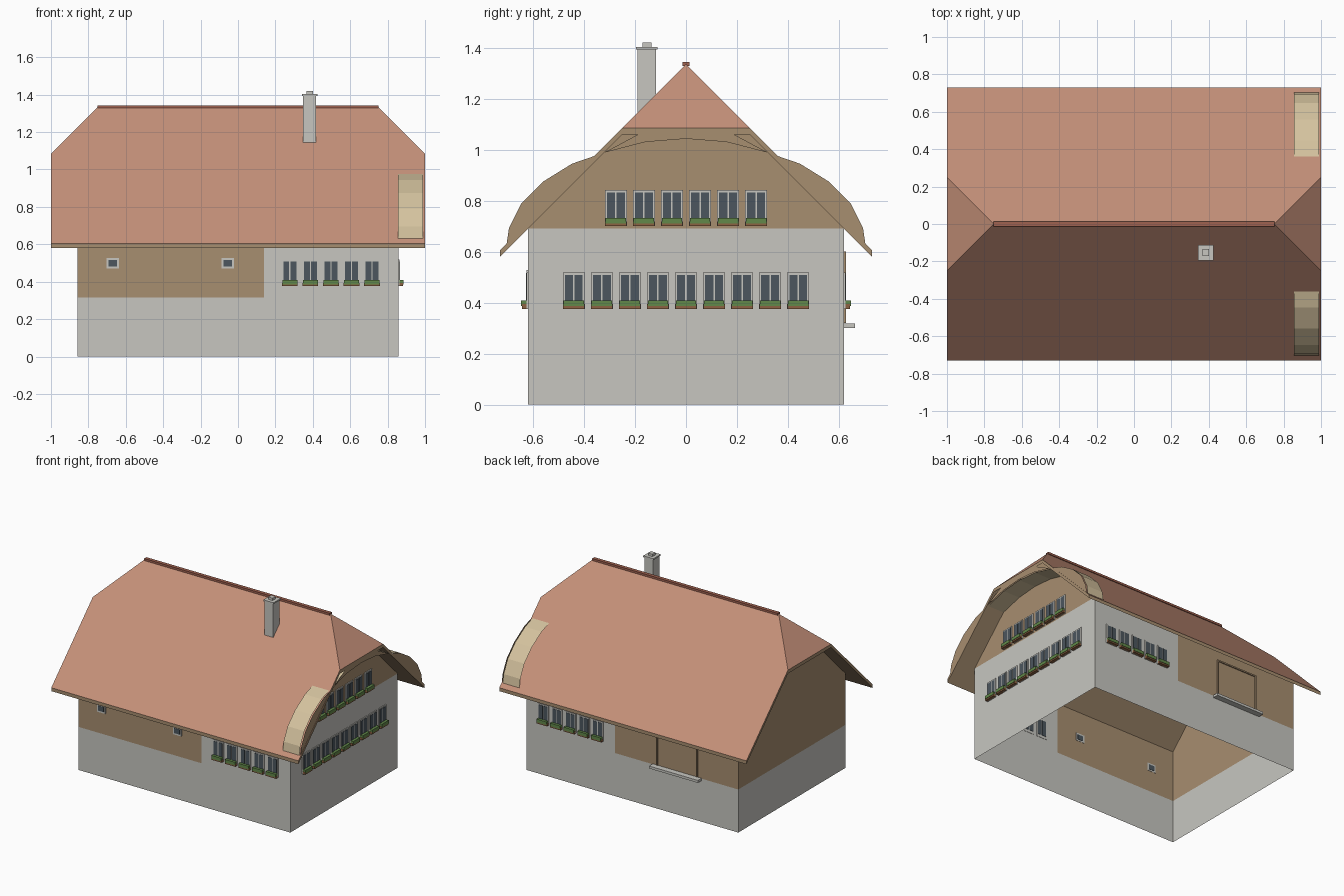
import bpy, bmesh
from mathutils import Vector

if "Cube" in bpy.data.objects:
    bpy.data.objects.remove(bpy.data.objects["Cube"])


def linear(c):
    c /= 255
    return c / 12.92 if c <= 0.04045 else ((c + 0.055) / 1.055) ** 2.4


COLOURS = [("plaster", (199, 198, 192)), ("wood", (167, 142, 112)),
           ("roof_tile", (197, 144, 121)), ("cream_arch", (212, 194, 158)),
           ("glass", (76, 86, 94)), ("leaf_green", (98, 136, 74)),
           ("planter_brown", (140, 98, 66)), ("ridge_tile", (160, 98, 80))]
MATS = []
for mat_name, rgb in COLOURS:
    m = bpy.data.materials.new(mat_name)
    m.diffuse_color = (*[linear(c) for c in rgb], 1)
    m.use_nodes = True
    m.node_tree.nodes["Principled BSDF"].inputs["Base Color"].default_value = m.diffuse_color
    MATS.append(m)
PLASTER, WOOD, TILE, CREAM, GLASS, LEAF, PLANTER, RIDGE = range(8)


class Part:
    """Collects boxes and flat sheets into one object."""

    def __init__(self):
        self.bm = bmesh.new()

    def sheet(self, pts, mat, out=None):
        f = self.bm.faces.new([self.bm.verts.new(p) for p in pts])
        f.normal_update()
        if out and f.normal.dot(Vector(out)) < 0:
            f.normal_flip()
        f.material_index = mat
        return f

    def box(self, a, b, mat):
        lo = [min(p) for p in zip(a, b)]
        hi = [max(p) for p in zip(a, b)]
        for axis in range(3):
            i, j = (axis + 1) % 3, (axis + 2) % 3
            for level, sign in ((lo, -1), (hi, 1)):
                pts = []
                for u, v in ((lo[i], lo[j]), (hi[i], lo[j]), (hi[i], hi[j]), (lo[i], hi[j])):
                    p = [0, 0, 0]
                    p[axis], p[i], p[j] = level[axis], u, v
                    pts.append(p)
                n = [0, 0, 0]
                n[axis] = sign
                self.sheet(pts, mat, n)

    def finish(self, name):
        me = bpy.data.meshes.new(name)
        self.bm.to_mesh(me)
        self.bm.free()
        for m in MATS:
            me.materials.append(m)
        ob = bpy.data.objects.new(name, me)
        bpy.context.collection.objects.link(ob)
        return ob


WX, WY, EAVE, SILL, SPLIT = 0.857, 0.62, 0.69, 0.315, 0.14

# long walls: plaster base, wood upper left, plaster upper right
for name, s in (("front_wall", -1), ("back_wall", 1)):
    p = Part()
    for x0, x1, z0, z1, mat in ((-WX, WX, 0, SILL, PLASTER),
                                (-WX, SPLIT, SILL, EAVE, WOOD),
                                (SPLIT, WX, SILL, EAVE, PLASTER)):
        p.sheet([(x0, s * WY, z0), (x1, s * WY, z0), (x1, s * WY, z1), (x0, s * WY, z1)],
                mat, (0, s, 0))
    p.finish(name)

# gable walls with the top clipped by the half hip
for name, s, base in (("left_gable_wall", -1, SILL), ("right_gable_wall", 1, EAVE)):
    p = Part()
    x = s * WX
    p.sheet([(x, -WY, 0), (x, WY, 0), (x, WY, base), (x, -WY, base)], PLASTER, (s, 0, 0))
    if base < EAVE:
        p.sheet([(x, -WY, base), (x, WY, base), (x, WY, EAVE), (x, -WY, EAVE)], WOOD, (s, 0, 0))
    p.sheet([(x, -WY, EAVE), (x, WY, EAVE), (x, 0.11, 1.2), (x, -0.11, 1.2)], WOOD, (s, 0, 0))
    p.finish(name)

# half-hipped roof slab: tile on top, wood edges and underside
EY, TOP, DROP = 0.73, 1.335, 0.025
p = Part()
low = Vector((0, 0, -DROP))
for s in (-1, 1):
    slope = [(-1, s * EY, TOP - EY), (1, s * EY, TOP - EY), (1, s * 0.25, TOP - 0.25),
             (0.75, 0, TOP), (-0.75, 0, TOP), (-1, s * 0.25, TOP - 0.25)]
    hip = [(s, -0.25, TOP - 0.25), (s, 0.25, TOP - 0.25), (s * 0.75, 0, TOP)]
    for poly in (slope, hip):
        p.sheet(poly, TILE, (0, 0, 1))
        p.sheet([Vector(v) + low for v in poly], WOOD, (0, 0, -1))
    rims = [(slope[0], slope[1], (0, s, 0)), (slope[1], slope[2], (1, 0, 0)),
            (slope[5], slope[0], (-1, 0, 0)), (hip[0], hip[1], (s, 0, 0))]
    for a, b, out in rims:
        a, b = Vector(a), Vector(b)
        p.sheet([a, b, b + low, a + low], WOOD, out)
p.finish("roof")

p = Part()
p.box((-0.75, -0.013, 1.328), (0.75, 0.013, 1.343), RIDGE)
p.finish("roof_ridge")

# curved arch under and over the right roof edge
half = [(0.705, 0.62), (0.694, 0.694), (0.647, 0.788), (0.56, 0.875),
        (0.447, 0.945), (0.322, 0.988), (0.16, 1.03)]
arc = [(-y, z) for y, z in half] + [(0, 1.043)] + half[::-1]
barrel, board = Part(), Part()
X0, X1 = 0.855, 0.99
for (ya, za), (yb, zb) in zip(arc, arc[1:]):
    barrel.sheet([(X0, ya, za), (X1, ya, za), (X1, yb, zb), (X0, yb, zb)],
                 CREAM, (0, ya + yb, za + zb - 0.8))
    ra, rb = (min(1.31 - abs(y), 1.075) for y in (ya, yb))
    board.sheet([(X1 + 0.008, ya, za), (X1 + 0.008, yb, zb),
                 (X1 + 0.008, yb, rb), (X1 + 0.008, ya, ra)], WOOD, (1, 0, 0))
barrel.finish("arch_soffit")
board.finish("arch_front_board")

# chimney
p = Part()
p.box((0.348, -0.19, 1.1), (0.418, -0.117, 1.4), PLASTER)
p.box((0.342, -0.196, 1.393), (0.424, -0.111, 1.403), PLASTER)
p.box((0.365, -0.17, 1.4), (0.4, -0.135, 1.42), PLASTER)
p.finish("chimney")

# wall coordinates: along the wall, outward, height
SIDES = {"front": lambda u, o, z: (u, -WY - o, z),
         "back": lambda u, o, z: (u, WY + o, z),
         "right": lambda u, o, z: (WX + o, u, z)}


def slab(p, side, u0, u1, o0, o1, z0, z1, mat):
    p.box(SIDES[side](u0, o0, z0), SIDES[side](u1, o1, z1), mat)


def window_row(name, side, centres, z):
    p = Part()
    for u in centres:
        slab(p, side, u - 0.043, u + 0.043, -0.002, 0.006, z, z + 0.142, PLASTER)
        for s in (-1, 1):
            slab(p, side, u + s * 0.003, u + s * 0.035, -0.004, 0.008, z + 0.02, z + 0.133, GLASS)
        # planter with leaves
        slab(p, side, u - 0.042, u + 0.042, 0, 0.024, z, z + 0.018, PLANTER)
        slab(p, side, u - 0.04, u + 0.04, 0.003, 0.027, z + 0.01, z + 0.033, LEAF)
    p.finish(name)


long_row = [0.277 + 0.11 * i for i in range(5)]
window_row("front_windows", "front", long_row, 0.376)
window_row("back_windows", "back", long_row, 0.376)
window_row("right_lower_windows", "right", [0.11 * (i - 4) for i in range(9)], 0.376)
window_row("right_upper_windows", "right", [0.11 * (i - 2.5) for i in range(6)], 0.7)

# small square windows
p = Part()
for u in (-0.67, -0.055):
    slab(p, "front", u - 0.034, u + 0.034, -0.002, 0.006, 0.47, 0.528, PLASTER)
    slab(p, "front", u - 0.023, u + 0.023, -0.004, 0.008, 0.481, 0.517, GLASS)
p.finish("small_windows")

# back door frame and its ledge
p = Part()
for u in (-0.53, -0.207):
    slab(p, "back", u, u + 0.01, 0, 0.008, 0.32, 0.6, WOOD)
slab(p, "back", -0.53, -0.197, 0, 0.008, 0.59, 0.6, WOOD)
p.finish("back_door_frame")
p = Part()
slab(p, "back", -0.56, -0.165, 0, 0.042, 0.3, 0.318, PLASTER)
p.finish("door_ledge")
